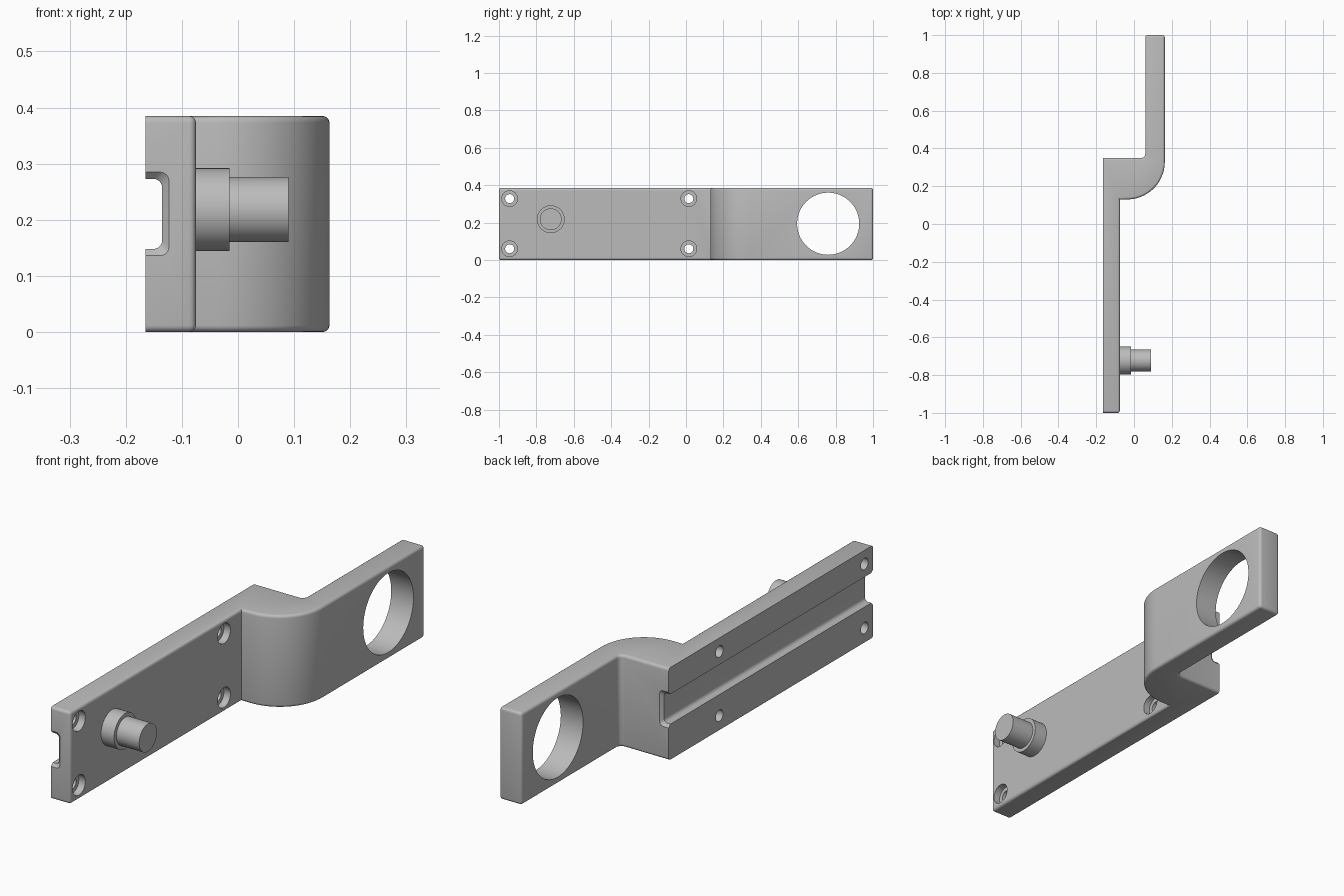
import bpy, bmesh, math
from mathutils import Matrix, Vector

HEIGHT = 0.385
BACK, PLATE, ARM_IN, ARM_OUT = -0.165, -0.075, 0.06, 0.163
STEP_FRONT, STEP_BACK = 0.13, 0.35
ROUND = 0.012

cube = bpy.data.objects.get("Cube")
if cube:
    bpy.data.objects.remove(cube, do_unlink=True)

grey = bpy.data.materials.new("metal_grey")
grey.use_nodes = True
colour = (0.5, 0.5, 0.5, 1)
grey.diffuse_color = colour
grey.node_tree.nodes["Principled BSDF"].inputs["Base Color"].default_value = colour


def make_object(name, bm):
    bmesh.ops.recalc_face_normals(bm, faces=bm.faces)
    mesh = bpy.data.meshes.new(name)
    bm.to_mesh(mesh)
    bm.free()
    obj = bpy.data.objects.new(name, mesh)
    obj.data.materials.append(grey)
    bpy.context.collection.objects.link(obj)
    return obj


def arc(cx, cy, r, start, end, steps):
    angles = [math.radians(start + (end - start) * i / steps) for i in range(steps + 1)]
    return [(cx + r * math.cos(a), cy + r * math.sin(a)) for a in angles]


def loft(bm, rings):
    loops = [[bm.verts.new(p) for p in ring] for ring in rings]
    n = len(loops[0])
    for a, b in zip(loops, loops[1:]):
        for i in range(n):
            j = (i + 1) % n
            bm.faces.new((a[i], a[j], b[j], b[i]))
    bm.faces.new(loops[0])
    bm.faces.new(loops[-1])


def add_cylinder(bm, x0, x1, y, z, radius, sides=64):
    place = Matrix.Translation(((x0 + x1) / 2, y, z)) @ Matrix.Rotation(math.pi / 2, 4, "Y")
    bmesh.ops.create_cone(bm, cap_ends=True, segments=sides, radius1=radius,
                          radius2=radius, depth=x1 - x0, matrix=place)


def smooth(obj):
    bpy.ops.object.select_all(action="DESELECT")
    obj.select_set(True)
    bpy.context.view_layer.objects.active = obj
    bpy.ops.object.shade_smooth_by_angle(angle=math.radians(30))


# Stepped bracket body, extruded from its plan outline
bend, fillet = 0.2, 0.02
outline = [(BACK, -1), (PLATE, -1), (PLATE, STEP_FRONT)]
outline += arc(ARM_OUT - bend, STEP_FRONT + bend, bend, -90, 0, 24)
outline += [(ARM_OUT, 1), (ARM_IN, 1)]
outline += arc(ARM_IN - fillet, STEP_BACK + fillet, fillet, 0, -90, 6)
outline += [(BACK, STEP_BACK)]
bm = bmesh.new()
loft(bm, [[(x, y, z) for x, y in outline] for z in (0, HEIGHT)])
bmesh.ops.recalc_face_normals(bm, faces=bm.faces)


# Round the rims and the outer upright corners, leaving the mounting face sharp
def is_rounded(edge):
    a, b = (v.co for v in edge.verts)
    if max(a.x, b.x) < BACK + 0.001:
        return False
    if abs(a.z - b.z) < 0.001:
        return True
    return abs(a.y) > 0.999


bmesh.ops.bevel(bm, geom=[e for e in bm.edges if is_rounded(e)], offset=ROUND,
                segments=4, profile=0.5, affect="EDGES", clamp_overlap=True)
body = make_object("bracket_body", bm)


# Slot cutter along the mounting face, flared at both open ends
def slot_ring(y, grow):
    half, floor, r = 0.0625 + grow, BACK + 0.03 + grow, 0.016
    mid = HEIGHT / 2 + 0.018
    pts = [(BACK - 0.05, mid - half)]
    pts += arc(floor - r, mid - half + r, r, -90, 0, 6)
    pts += arc(floor - r, mid + half - r, r, 0, 90, 6)
    pts += [(BACK - 0.05, mid + half)]
    return [(x, y, z) for x, z in pts]


flare = [math.radians(a) for a in (0, 22, 45, 67, 90)]
rings = [(-1.05, ROUND)]
rings += [(-1 + ROUND * math.sin(a), ROUND * (1 - math.cos(math.pi / 2 - a))) for a in flare]
rings += [(STEP_BACK - ROUND * math.sin(a), ROUND * (1 - math.cos(math.pi / 2 - a)))
          for a in reversed(flare)]
rings += [(STEP_BACK + 0.05, ROUND)]
bm = bmesh.new()
loft(bm, [slot_ring(y, grow) for y, grow in rings])
cutters = [make_object("slot_cutter", bm)]

# Screw holes, their counterbores and the large arm hole
bm_holes, bm_bores = bmesh.new(), bmesh.new()
for y in (-0.943, 0.015):
    for z in (0.06, 0.328):
        add_cylinder(bm_holes, BACK - 0.1, PLATE + 0.1, y, z, 0.024, 32)
        add_cylinder(bm_bores, PLATE - 0.03, PLATE + 0.05, y, z, 0.042, 32)
add_cylinder(bm_holes, ARM_IN - 0.1, ARM_OUT + 0.1, 0.76, 0.194, 0.166, 96)
cutters += [make_object("hole_cutter", bm_holes), make_object("counterbore_cutter", bm_bores)]

for cutter in cutters:
    mod = body.modifiers.new(cutter.name, "BOOLEAN")
    mod.operation = "DIFFERENCE"
    mod.solver = "EXACT"
    mod.object = cutter
    bpy.ops.object.select_all(action="DESELECT")
    body.select_set(True)
    bpy.context.view_layer.objects.active = body
    bpy.ops.object.modifier_apply(modifier=mod.name)
for cutter in cutters:
    bpy.data.objects.remove(cutter, do_unlink=True)
smooth(body)

# Pin with its wider collar
for name, x0, x1, radius in (("pin_collar", PLATE - 0.01, -0.015, 0.074),
                             ("pin_shaft", -0.03, 0.09, 0.058)):
    bm = bmesh.new()
    add_cylinder(bm, x0, x1, -0.723, 0.218, radius)
    smooth(make_object(name, bm))
